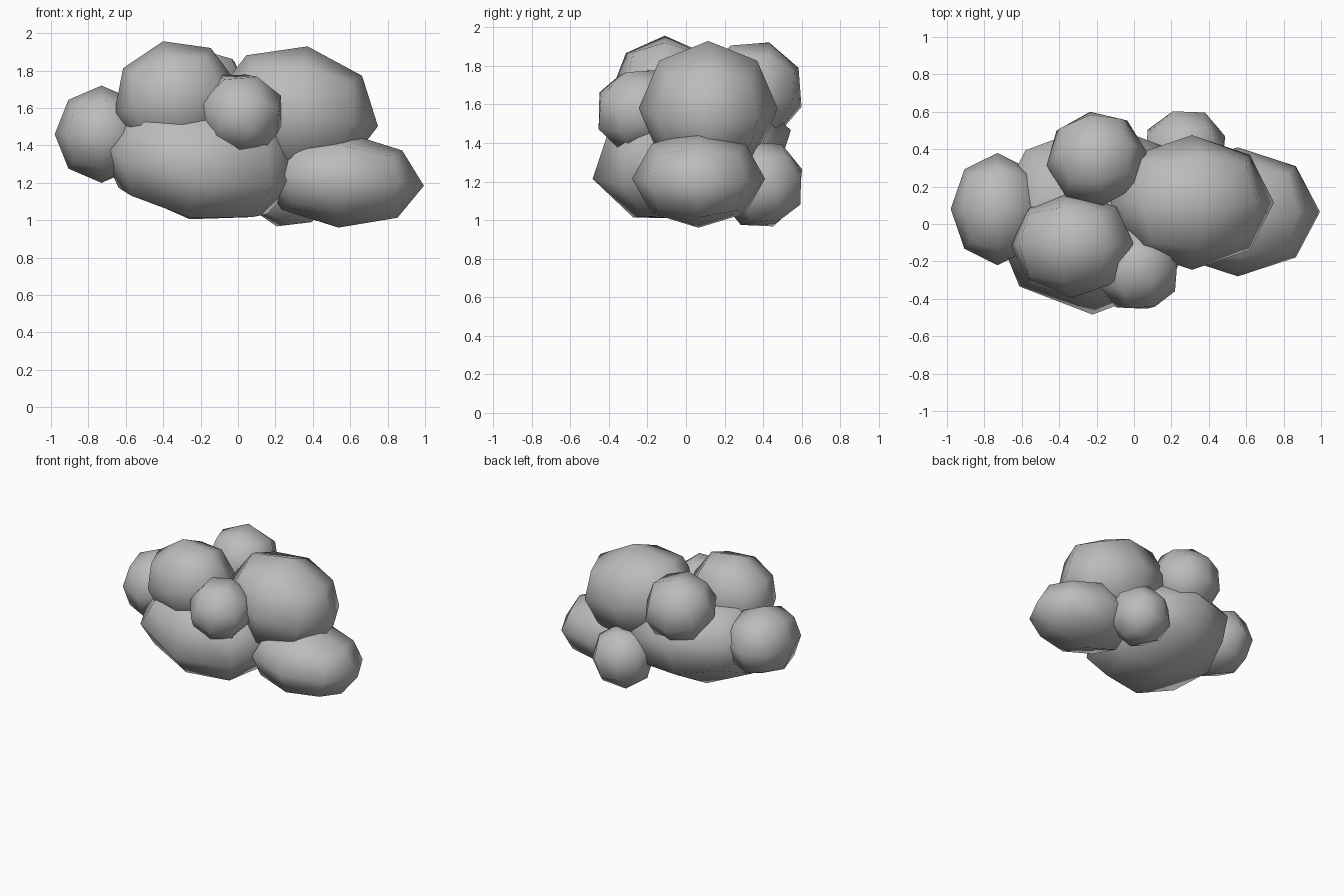
import bpy, bmesh
from math import radians
from mathutils import Vector

if "Cube" in bpy.data.objects:
    bpy.data.objects.remove(bpy.data.objects["Cube"])

grey = bpy.data.materials.new("cloud_grey")
grey.diffuse_color = (0.5, 0.5, 0.5, 1)
grey.use_nodes = True
grey.node_tree.nodes["Principled BSDF"].inputs["Base Color"].default_value = grey.diffuse_color


def puff(name, centre, radii, rot=(0, 0, 0)):
    """Low-poly rounded cube, stretched and tilted, shaded smooth."""
    bm = bmesh.new()
    bmesh.ops.create_cube(bm, size=2)
    bmesh.ops.subdivide_edges(bm, edges=bm.edges[:], cuts=1, use_grid_fill=True)
    for v in bm.verts:
        v.co = v.co.normalized() * Vector(radii)
    for f in bm.faces:
        f.smooth = True
    mesh = bpy.data.meshes.new(name)
    bm.to_mesh(mesh)
    bm.free()
    mesh.materials.append(grey)
    obj = bpy.data.objects.new(name, mesh)
    obj.location = centre
    obj.rotation_euler = [radians(a) for a in rot]
    bpy.context.collection.objects.link(obj)


# Large body of the cloud
puff("main_puff", (-0.20, 0.03, 1.34), (0.57, 0.53, 0.35), (14, 10, 0))
puff("upper_right_puff", (0.31, 0.115, 1.58), (0.445, 0.36, 0.355), (0, 10, 0))
puff("upper_left_puff", (-0.33, -0.11, 1.65), (0.34, 0.285, 0.315), (0, -13, 0))
puff("lower_right_puff", (0.555, 0.065, 1.215), (0.44, 0.345, 0.255), (0, 4, 0))

# Smaller puffs around it
puff("left_puff", (-0.73, 0.08, 1.46), (0.25, 0.30, 0.26))
puff("front_puff", (0.02, -0.24, 1.57), (0.235, 0.24, 0.225), (25, 15, 20))
puff("back_top_puff", (-0.20, 0.35, 1.67), (0.27, 0.265, 0.265), (-18, 0, 8))
puff("back_low_puff", (0.27, 0.39, 1.185), (0.235, 0.235, 0.235), (20, 10, 20))
